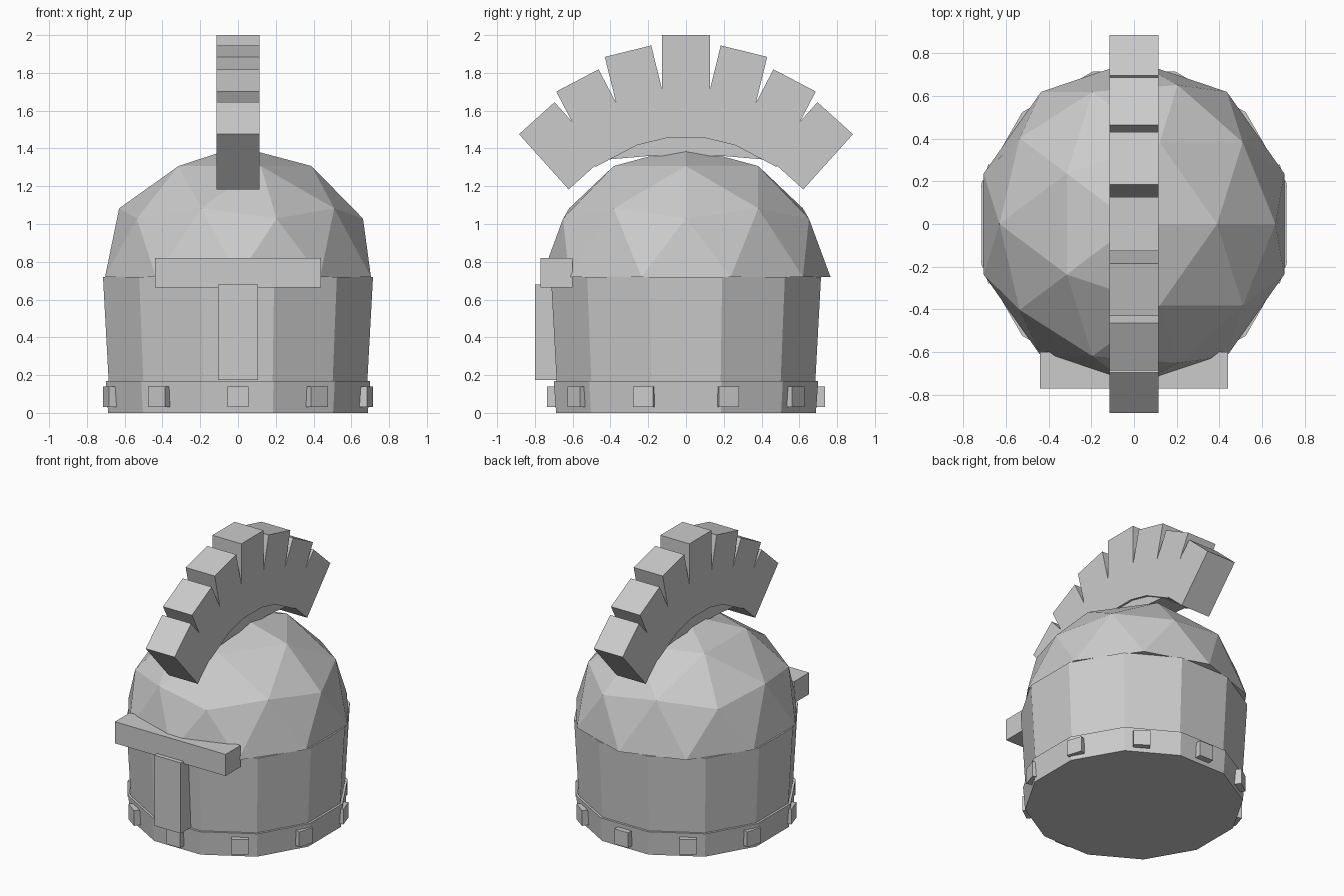
import bpy, bmesh
from math import sin, cos, pi, radians
from mathutils import Matrix, Vector

cube = bpy.data.objects.get("Cube")
if cube:
    bpy.data.objects.remove(cube, do_unlink=True)

metal = bpy.data.materials.new("light_grey")
metal.use_nodes = True
grey = (0.6, 0.6, 0.6, 1)
metal.diffuse_color = grey
metal.node_tree.nodes["Principled BSDF"].inputs["Base Color"].default_value = grey


def finish(bm, name):
    bmesh.ops.recalc_face_normals(bm, faces=bm.faces)
    mesh = bpy.data.meshes.new(name)
    bm.to_mesh(mesh)
    bm.free()
    mesh.materials.append(metal)
    obj = bpy.data.objects.new(name, mesh)
    bpy.context.collection.objects.link(obj)
    return obj


def box(name, centre, size, rotation=Matrix.Identity(4)):
    bm = bmesh.new()
    scale = Matrix.Diagonal((*size, 1))
    bmesh.ops.create_cube(bm, size=1, matrix=Matrix.Translation(centre) @ rotation @ scale)
    return finish(bm, name)


def drum(name, r_bottom, r_top, z0, z1):
    bm = bmesh.new()
    place = Matrix.Translation((0, 0, (z0 + z1) / 2)) @ Matrix.Rotation(pi / 12, 4, "Z")
    bmesh.ops.create_cone(bm, cap_ends=True, segments=12, radius1=r_bottom,
                          radius2=r_top, depth=z1 - z0, matrix=place)
    return finish(bm, name)


# Walls and lower rim
drum("helmet_wall", 0.705, 0.74, 0.1, 0.72)
drum("lower_rim", 0.712, 0.725, 0, 0.17)

# Faceted dome, the upper half of an icosphere
bm = bmesh.new()
bmesh.ops.create_icosphere(bm, subdivisions=2, radius=1)
bmesh.ops.bisect_plane(bm, geom=bm.verts[:] + bm.edges[:] + bm.faces[:], dist=1e-4,
                       plane_co=(0, 0, 0), plane_no=(0, 0, -1), clear_outer=True)
bmesh.ops.holes_fill(bm, edges=[e for e in bm.edges if e.is_boundary])
bm.transform(Matrix.Translation((0, 0, 0.72)) @ Matrix.Diagonal((0.74, 0.765, 0.69, 1)))
finish(bm, "dome")

# Studs around the rim
for i in range(10):
    a = i * pi / 5
    box(f"rim_stud_{i + 1}", (0.7 * sin(a), -0.7 * cos(a), 0.085),
        (0.11, 0.07, 0.11), Matrix.Rotation(a, 4, "Z"))

# Brow bar and nose guard
box("brow_bar", (0, -0.685, 0.742), (0.88, 0.17, 0.155))
box("nose_guard", (0, -0.73, 0.427), (0.21, 0.14, 0.507))

# Crest blocks fanned front to back: tilt, outer end, length
fan = [(0, 0, 2.0, 0.545), (13.8, 0.307, 1.915, 0.495),
       (27.7, 0.575, 1.76, 0.45), (42, 0.79, 1.56, 0.393)]
for i, (tilt, y, z, length) in enumerate(fan):
    for side in ((1, -1) if i else (1,)):
        a = radians(tilt)
        out = Vector((0, side * sin(a), cos(a)))
        label = "middle" if not i else f"{'back' if side > 0 else 'front'}_{i}"
        box(f"crest_block_{label}", Vector((0, side * y, z)) - out * length / 2,
            (0.23, 0.253, length), Matrix.Rotation(-side * a, 4, "X"))

# Saddle joining the crest to the dome
half = [(0.13, 1.46), (0.3, 1.41), (0.43, 1.34), (0.2, 1.36)]
outline = half + [(-y, z) for y, z in reversed(half)]
bm = bmesh.new()
face = bm.faces.new([bm.verts.new((-0.1, y, z)) for y, z in outline])
ext = bmesh.ops.extrude_face_region(bm, geom=[face])
bmesh.ops.translate(bm, vec=(0.2, 0, 0),
                    verts=[g for g in ext["geom"] if isinstance(g, bmesh.types.BMVert)])
finish(bm, "crest_saddle")
